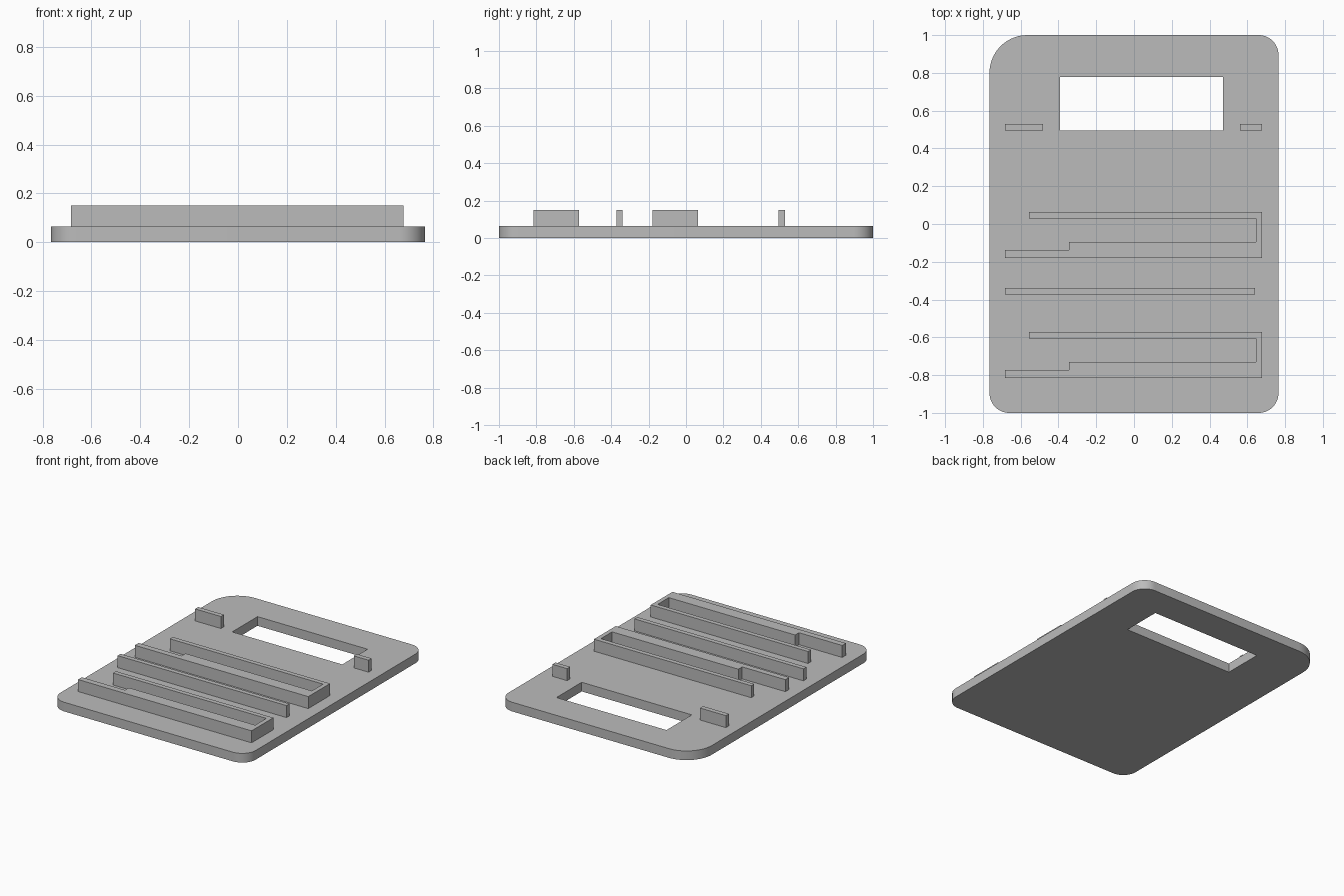
import bpy
import bmesh
from math import cos, sin, pi

cube = bpy.data.objects.get("Cube")
if cube:
    bpy.data.objects.remove(cube, do_unlink=True)

PLATE_TOP, RIB_TOP = 0.065, 0.15
HALF_X, HALF_Y = 0.765, 1.0

grey = bpy.data.materials.new("plain grey")
grey.use_nodes = True
grey.diffuse_color = (0.5, 0.5, 0.5, 1)
grey.node_tree.nodes["Principled BSDF"].inputs["Base Color"].default_value = (0.5, 0.5, 0.5, 1)


def prism(name, outline, z0, z1):
    """Extrude a counter-clockwise outline from z0 to z1."""
    bm = bmesh.new()
    base = bm.faces.new([bm.verts.new((x, y, z0)) for x, y in outline])
    top = bmesh.ops.extrude_face_region(bm, geom=[base], use_keep_orig=True)["geom"]
    for v in top:
        if isinstance(v, bmesh.types.BMVert):
            v.co.z = z1
    bmesh.ops.recalc_face_normals(bm, faces=bm.faces)
    mesh = bpy.data.meshes.new(name)
    bm.to_mesh(mesh)
    bm.free()
    mesh.materials.append(grey)
    obj = bpy.data.objects.new(name, mesh)
    bpy.context.collection.objects.link(obj)
    return obj


def box(name, x0, x1, y0, y1, z0=PLATE_TOP, z1=RIB_TOP):
    return prism(name, [(x0, y0), (x1, y0), (x1, y1), (x0, y1)], z0, z1)


def rounded_outline(corners, steps=14):
    """Rectangle outline with its own radius at each corner."""
    points = []
    for i, (sx, sy, r) in enumerate(corners):
        cx, cy = sx * (HALF_X - r), sy * (HALF_Y - r)
        for k in range(steps + 1):
            a = (i + k / steps) * pi / 2
            points.append((cx + r * cos(a), cy + r * sin(a)))
    return points


# Base plate, with one larger corner
plate = prism("base_plate", rounded_outline(
    [(1, 1, 0.105), (-1, 1, 0.2), (-1, -1, 0.105), (1, -1, 0.105)]), 0, PLATE_TOP)

# Rectangular window through the plate
cutter = box("window_cutter", -0.392, 0.471, 0.495, 0.778, -0.1, 0.2)
cutter.hide_render = True
cut = plate.modifiers.new("window", "BOOLEAN")
cut.operation = "DIFFERENCE"
cut.solver = "EXACT"
cut.object = cutter
bpy.ops.object.select_all(action="DESELECT")
plate.select_set(True)
bpy.context.view_layer.objects.active = plate
bpy.ops.object.modifier_apply(modifier=cut.name)
bpy.data.objects.remove(cutter, do_unlink=True)
bpy.ops.object.shade_smooth_by_angle()

# Hooked ribs: thin upper arm, end wall and stepped lower arm
hook = [(-0.683, -0.18), (0.677, -0.18), (0.677, 0.063), (-0.556, 0.063), (-0.556, 0.03),
        (0.646, 0.03), (0.646, -0.095), (-0.344, -0.095), (-0.344, -0.138), (-0.683, -0.138)]
for name, dy in (("middle_hooked_rib", 0), ("front_hooked_rib", -0.635)):
    prism(name, [(x, y + dy) for x, y in hook], PLATE_TOP, RIB_TOP)

# Straight rib between the hooks
box("straight_rib", -0.683, 0.641, -0.372, -0.339)

# Small tabs beside the window
box("right_tab", -0.683, -0.481, 0.495, 0.529)
box("left_tab", 0.561, 0.677, 0.495, 0.529)
